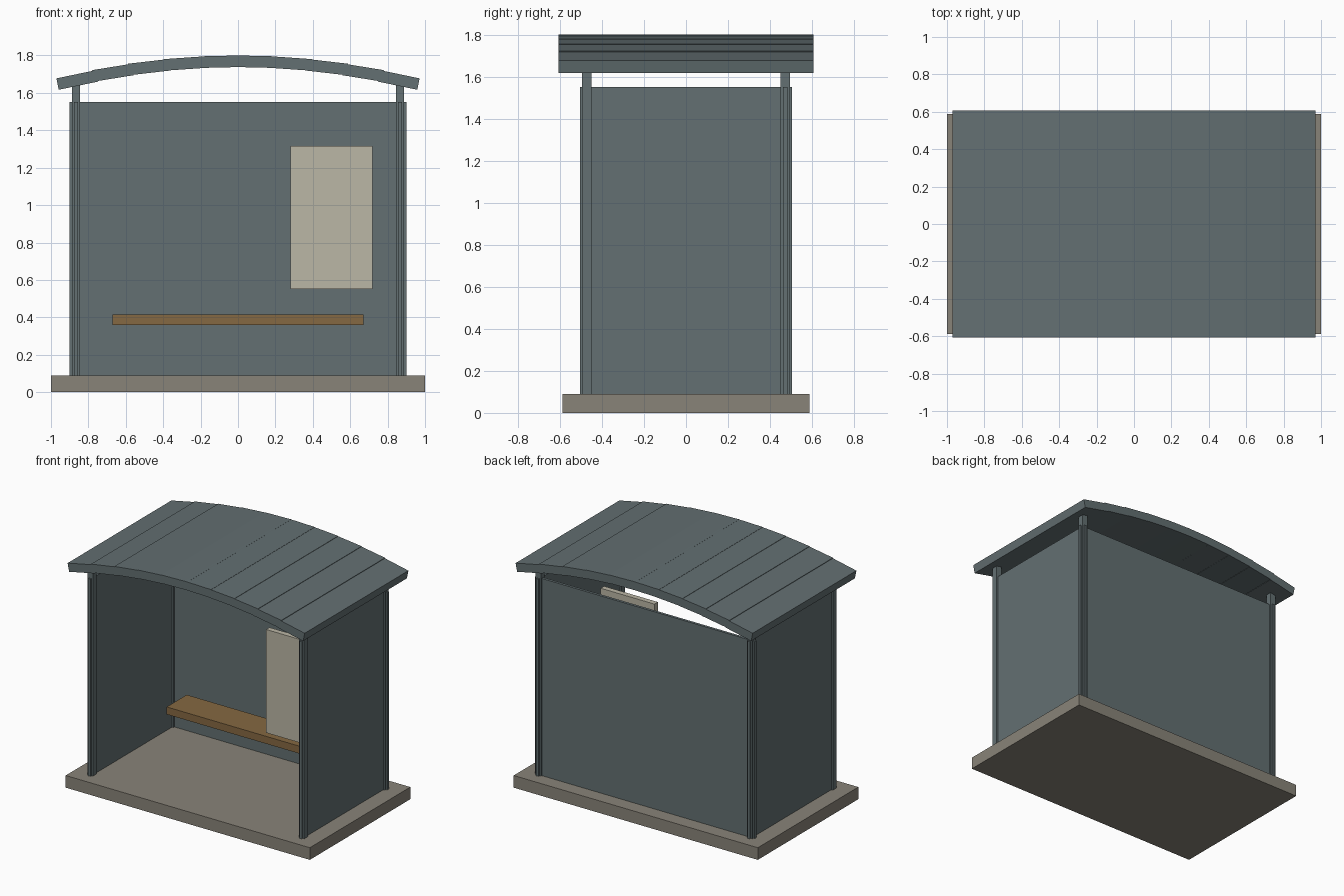
import bpy
import math

cube = bpy.data.objects.get("Cube")
if cube:
    bpy.data.objects.remove(cube, do_unlink=True)


def material(name, color):
    mat = bpy.data.materials.new(name)
    mat.use_nodes = True
    mat.diffuse_color = (*color, 1)
    bsdf = next(n for n in mat.node_tree.nodes if n.type == "BSDF_PRINCIPLED")
    bsdf.inputs["Base Color"].default_value = (*color, 1)
    return mat


steel = material("blue_grey_steel", (0.125, 0.16, 0.168))
concrete = material("warm_concrete", (0.25, 0.23, 0.19))
wood = material("brown_wood", (0.235, 0.14, 0.054))
cream = material("cream_board", (0.50, 0.475, 0.38))


def box(name, center, size, mat, tilt=0.0):
    bpy.ops.mesh.primitive_cube_add(size=1, location=center, rotation=(0, tilt, 0))
    obj = bpy.context.object
    obj.name = name
    obj.scale = size
    bpy.ops.object.transform_apply(location=False, rotation=False, scale=True)
    obj.data.materials.append(mat)
    return obj


# Floor slab
SLAB = 0.09
box("floor_slab", (0, 0, SLAB / 2), (2, 1.176, SLAB), concrete)

# Posts, with wall panels running through them
POST_X, POST_Y, POST_TOP, WALL_TOP = 0.866, 0.472, 1.65, 1.55
wall_h = WALL_TOP - SLAB
wall_z = SLAB + wall_h / 2
for side, sx in (("left", 1), ("right", -1)):
    for end, sy in (("front", -1), ("back", 1)):
        box(f"{end}_{side}_post", (sx * POST_X, sy * POST_Y, 0.01 + POST_TOP / 2),
            (0.044, 0.044, POST_TOP - 0.02), steel)
    box(f"{side}_wall", (sx * POST_X, 0, wall_z), (0.02, 1.01, wall_h), steel)
box("back_wall", (0, POST_Y, wall_z), (1.8, 0.02, wall_h), steel)

# Bench seat and notice board
box("bench_seat", (0, 0.24, 0.387), (1.34, 0.235, 0.055), wood)
box("notice_board", (0.5, -0.05, 0.933), (0.44, 0.04, 0.765), cream)

# Arched roof of overlapping tilted planks
PLANKS, STEP, CURVE = 10, 0.191, 0.134
for i in range(PLANKS):
    x = (i - (PLANKS - 1) / 2) * STEP
    tilt = math.atan(2 * CURVE * x * 0.9)
    box(f"roof_plank_{i + 1}", (x, 0, 1.768 - CURVE * x * x),
        (0.215, 1.214, 0.062), steel, tilt)
